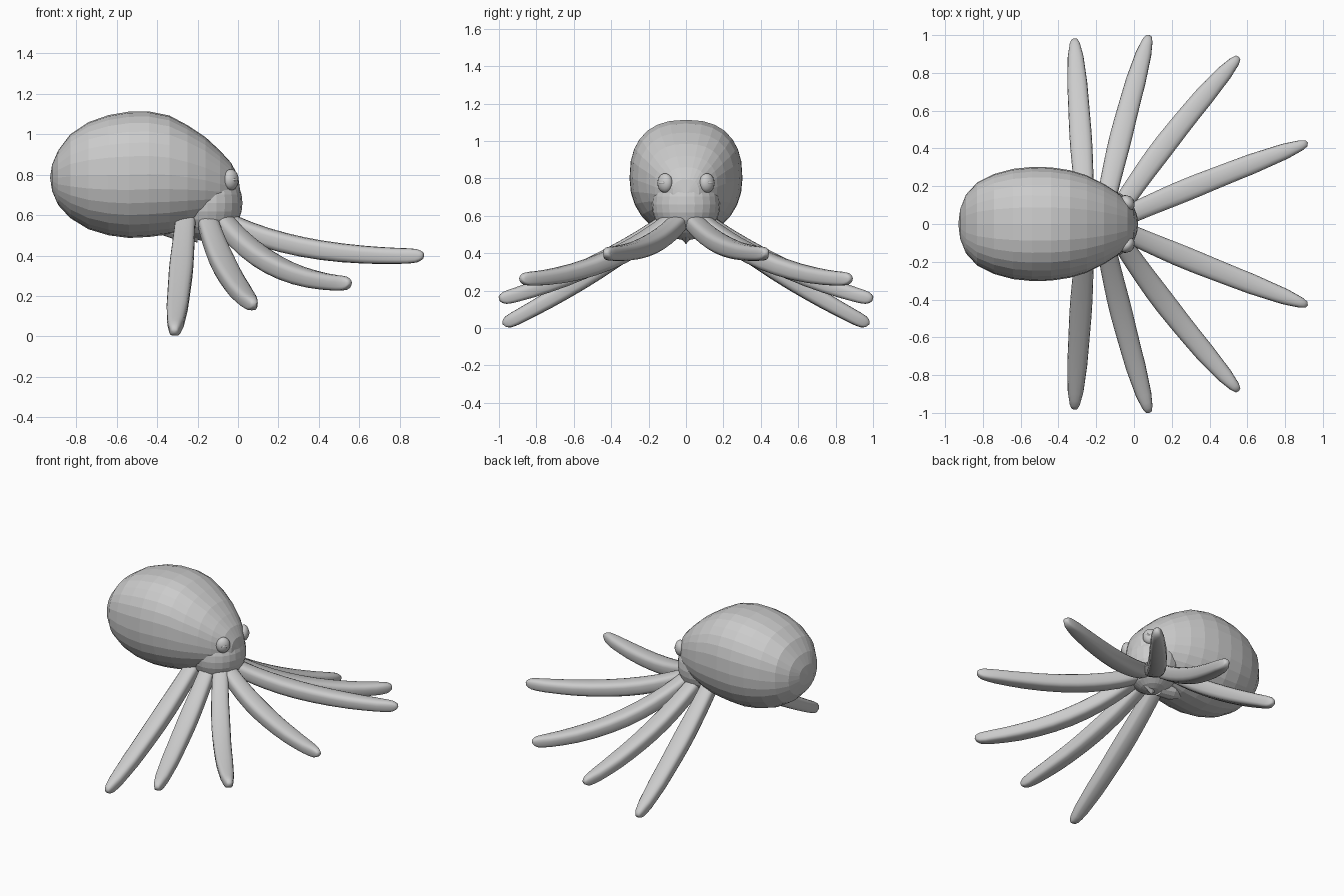
import bpy, bmesh, math
from mathutils import Vector

if "Cube" in bpy.data.objects:
    bpy.data.objects.remove(bpy.data.objects["Cube"])


def make_object(name, bm, smooth=None):
    bmesh.ops.recalc_face_normals(bm, faces=bm.faces)
    mesh = bpy.data.meshes.new(name)
    bm.to_mesh(mesh)
    bm.free()
    ob = bpy.data.objects.new(name, mesh)
    bpy.context.collection.objects.link(ob)
    if smooth:
        bpy.ops.object.select_all(action='DESELECT')
        bpy.context.view_layer.objects.active = ob
        ob.select_set(True)
        bpy.ops.object.shade_smooth_by_angle(angle=math.radians(smooth))
    return ob


def loft(rings, start, end):
    """Skin closed rings and close both ends to a point."""
    bm = bmesh.new()
    loops = [[bm.verts.new(p) for p in r] for r in rings]
    n = len(rings[0])
    for a, b in zip(loops, loops[1:]):
        for i in range(n):
            j = (i + 1) % n
            bm.faces.new((a[i], a[j], b[j], b[i]))
    for loop, tip in ((loops[0], start), (loops[-1], end)):
        v = bm.verts.new(tip)
        for i in range(n):
            bm.faces.new((loop[i], loop[(i + 1) % n], v))
    return bm


def power(v, e):
    return math.copysign(abs(v) ** e, v)


def ellipsoid(name, loc, radii, rot_z=0, segs=24, rows=14, smooth=None):
    bm = bmesh.new()
    bmesh.ops.create_uvsphere(bm, u_segments=segs, v_segments=rows, radius=1)
    for v in bm.verts:
        v.co = Vector(v.co[i] * radii[i] for i in range(3))
    ob = make_object(name, bm, smooth)
    ob.location = loc
    ob.rotation_euler.z = rot_z
    return ob


# Mantle: rings along x, squarish above and round below (x, bottom, top, half width)
profile = [
    (-0.92, 0.72, 0.85, 0.08), (-0.89, 0.65, 0.92, 0.155),
    (-0.83, 0.585, 1.00, 0.22), (-0.74, 0.53, 1.06, 0.265),
    (-0.64, 0.50, 1.095, 0.292), (-0.54, 0.487, 1.112, 0.302),
    (-0.44, 0.492, 1.113, 0.30), (-0.34, 0.505, 1.093, 0.285),
    (-0.25, 0.53, 1.045, 0.258), (-0.16, 0.56, 0.985, 0.213),
    (-0.09, 0.59, 0.92, 0.168), (-0.035, 0.62, 0.86, 0.12),
    (0.0, 0.65, 0.795, 0.07)]
rings = []
for x, lo, hi, w in profile:
    ring = []
    for i in range(28):
        a = math.tau * i / 28
        e = 0.82 if math.sin(a) > 0 else 0.95
        ring.append((x, w * power(math.cos(a), e),
                     (lo + hi) / 2 + (hi - lo) / 2 * power(math.sin(a), e)))
    rings.append(ring)
make_object("mantle", loft(rings, (-0.93, 0, 0.785), (0.012, 0, 0.715)))

# Head, siphon and pointed beak
ellipsoid("head", (-0.15, 0, 0.66), (0.172, 0.182, 0.19))
ellipsoid("mouth", (-0.15, 0, 0.57), (0.13, 0.08, 0.085), segs=16, rows=10)
siphon = [[(x, r * math.cos(math.tau * i / 12), z + r * math.sin(math.tau * i / 12))
           for i in range(12)]
          for x, z, r in ((-0.40, 0.54, 0.03), (-0.30, 0.53, 0.055), (-0.20, 0.51, 0.045))]
make_object("siphon", loft(siphon, (-0.43, 0, 0.54), (-0.20, 0, 0.51)))
beak = [[(-0.13 + 1.6 * r * math.cos(math.tau * i / 8), r * math.sin(math.tau * i / 8), z)
         for i in range(8)] for z, r in ((0.55, 0.04), (0.49, 0.035))]
make_object("beak", loft(beak, (-0.13, 0, 0.56), (-0.14, 0, 0.448)))

# Arms: gently domed on top, deep flat underside, blunt rounded tip
widths = [(0, 0.05), (0.4, 0.06), (0.75, 0.053), (0.9, 0.042), (0.97, 0.028), (1, 0.014)]
steps = [0, 0.08, 0.16, 0.25, 0.35, 0.45, 0.55, 0.65, 0.75, 0.83, 0.9, 0.94, 0.97, 0.985, 0.995]


def half_width(t):
    for (t0, w0), (t1, w1) in zip(widths, widths[1:]):
        if t <= t1:
            return w0 + (w1 - w0) * (t - t0) / (t1 - t0)


def arm(name, pts, side):
    a, b, c = (Vector((p[0], p[1] * side, p[2])) for p in pts)
    rings = []
    for t in steps:
        p = a * (1 - t) ** 2 + b * 2 * t * (1 - t) + c * t * t
        tan = ((b - a) * (1 - t) + (c - b) * t).normalized()
        across = tan.cross(Vector((0, 0, 1))).normalized()
        up = across.cross(tan)
        w = half_width(t)
        blunt = 1 if t < 0.95 else math.sqrt(max(0.1, 1 - ((t - 0.95) / 0.05) ** 2))
        top, bottom = 0.032 * blunt, (0.058 + 0.07 * t * (1 - t) - 0.02 * t) * blunt
        ring = []
        for i in range(16):
            q = math.tau * i / 16
            e = 0.8 if math.sin(q) > 0 else 0.55
            h = power(math.sin(q), e) * (top if math.sin(q) > 0 else bottom)
            ring.append(p + across * power(math.cos(q), e) * w + up * h)
        rings.append(ring)
    make_object(name, loft(rings, a, c), 50)


arm_paths = {
    "rear_arm": ((-0.26, 0.12, 0.58), (-0.285, 0.50, 0.29), (-0.315, 0.98, 0.02)),
    "mid_rear_arm": ((-0.15, 0.11, 0.58), (-0.07, 0.50, 0.31), (0.08, 1.0, 0.155)),
    "mid_front_arm": ((-0.07, 0.09, 0.58), (0.17, 0.46, 0.29), (0.555, 0.885, 0.265)),
    "front_arm": ((-0.05, 0.04, 0.58), (0.30, 0.20, 0.41), (0.92, 0.43, 0.402)),
}
for side, label in ((-1, "right"), (1, "left")):
    for name, pts in arm_paths.items():
        arm(f"{label}_{name}", pts, side)
    # Eyes, flush in the head, with a slit pupil
    ang = side * math.radians(38)
    loc = Vector((-0.035, side * 0.112, 0.775))
    out = Vector((math.cos(ang), math.sin(ang), 0)) * 0.022
    ellipsoid(f"{label}_eye", loc, (0.034, 0.045, 0.052), ang, 16, 10, 60)
    ellipsoid(f"{label}_pupil", loc + out, (0.015, 0.026, 0.01), ang, 12, 8, 60)
